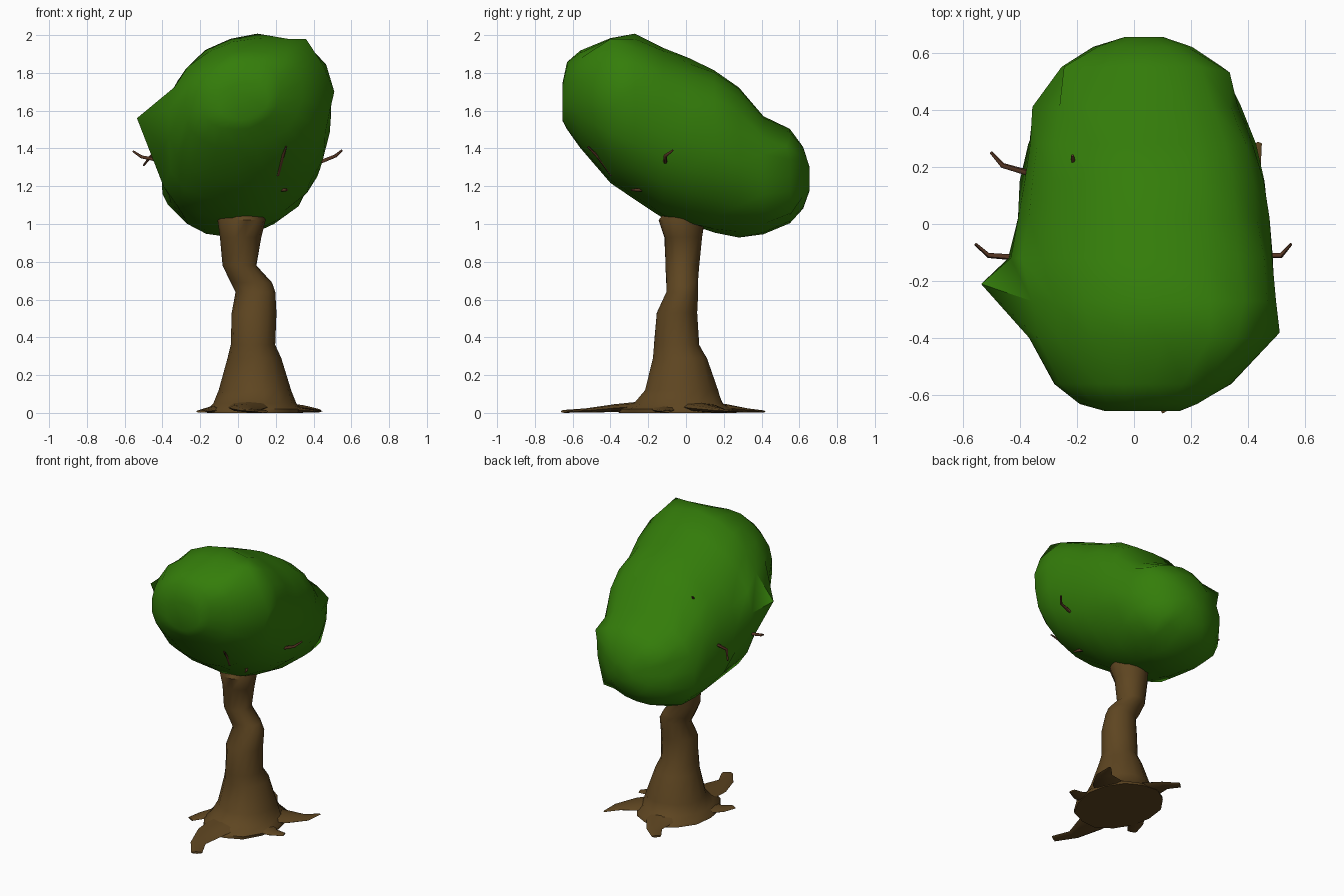
import bpy, bmesh, math, random
from mathutils import Vector

if "Cube" in bpy.data.objects:
    bpy.data.objects.remove(bpy.data.objects["Cube"])
random.seed(4)


def material(name, color):
    mat = bpy.data.materials.new(name)
    mat.use_nodes = True
    rgba = (*color, 1)
    mat.diffuse_color = rgba
    mat.node_tree.nodes["Principled BSDF"].inputs["Base Color"].default_value = rgba
    return mat


leaf_green = material("leaf green", (.034, .205, .003))
bark_brown = material("bark brown", (.112, .06, .015))
twig_brown = material("twig brown", (.1, .04, .018))


def loft(name, rings, mat, angle=60, pulls=()):
    """Skin closed rings, cap both ends, then pull single vertices to given points."""
    bm = bmesh.new()
    loops = [[bm.verts.new(p) for p in ring] for ring in rings]
    count = len(rings[0])
    for a, b in zip(loops, loops[1:]):
        for i in range(count):
            j = (i + 1) % count
            bm.faces.new((a[i], a[j], b[j], b[i]))
    bm.faces.new(loops[0])
    bm.faces.new(loops[-1])
    for target in pulls:
        point = Vector(target)
        nearest = min(bm.verts, key=lambda v: (v.co - point).length)
        nearest.co = point
    bmesh.ops.recalc_face_normals(bm, faces=bm.faces)
    mesh = bpy.data.meshes.new(name)
    bm.to_mesh(mesh)
    bm.free()
    obj = bpy.data.objects.new(name, mesh)
    bpy.context.collection.objects.link(obj)
    mesh.materials.append(mat)
    bpy.ops.object.select_all(action="DESELECT")
    obj.select_set(True)
    bpy.context.view_layer.objects.active = obj
    bpy.ops.object.shade_smooth_by_angle(angle=math.radians(angle))
    return obj


def tube(name, path, widths, mat, sides=6, flat=1):
    """Tapered tube along a path, optionally flattened in height."""
    points = [Vector(p) for p in path]
    rings = []
    for i, (p, width) in enumerate(zip(points, widths)):
        tangent = points[min(i + 1, len(points) - 1)] - points[max(i - 1, 0)]
        side = tangent.cross(Vector((0, 0, 1))).normalized()
        up = side.cross(tangent).normalized() * flat
        turns = [math.tau * k / sides for k in range(sides)]
        rings.append([p + width * (side * math.cos(t) + up * math.sin(t)) for t in turns])
    return loft(name, rings, mat)


def power(value, exponent):
    return math.copysign(abs(value) ** exponent, value)


# Crown: leaning oval sections along y, boxier at the top left and bottom right side
# Each section: y, left x, right x, bottom z, top z
sections = [
    (-.655, -.1, .16, 1.55, 1.74), (-.63, -.19, .22, 1.5, 1.86),
    (-.56, -.28, .34, 1.4, 1.92), (-.4, -.37, .49, 1.22, 1.99),
    (-.27, -.4, .5, 1.12, 2), (-.12, -.44, .49, 1.03, 1.94),
    (.02, -.41, .475, .99, 1.87), (.15, -.385, .45, .955, 1.82),
    (.28, -.37, .42, .935, 1.73), (.41, -.35, .37, .94, 1.57),
    (.55, -.25, .31, 1, 1.5), (.62, -.14, .2, 1.08, 1.41), (.655, -.03, .1, 1.18, 1.3),
]
crown_rings = []
segments = 20
for y, x0, x1, z0, z1 in sections:
    ring = []
    for k in range(segments):
        turn = math.tau * k / segments
        boxy = .85 if math.sin(turn) * math.cos(turn) > 0 else 1
        height = power(math.sin(turn), boxy) * (z1 - z0) / 2
        across = power(math.cos(turn), boxy) * (x1 - x0) / 2
        bump = 1 + random.uniform(-.02, .02)
        ring.append(((x0 + x1) / 2 + across * bump + .12 * height, y,
                     (z0 + z1) / 2 + height * bump))
    crown_rings.append(ring)
corners = [
    (-.535, -.21, 1.56), (.36, -.4, 1.98), (.51, -.38, 1.7),   # front and side points
    (.335, .53, 1.41), (.25, .56, 1.06), (-.245, .55, 1.43),   # back corners
    (-.37, .28, 1.1), (-.4, .15, 1.16),                        # low right bulge
]
loft("crown", crown_rings, leaf_green, 50, corners)

# Trunk: bent stack of rings, each z, left x, right x, front y, back y
levels = [
    (0, -.17, .34, -.36, .27), (.02, -.16, .34, -.36, .26),
    (.05, -.125, .305, -.28, .2), (.12, -.1, .28, -.22, .17),
    (.29, -.055, .23, -.175, .115), (.36, -.04, .2, -.17, .07),
    (.53, -.035, .205, -.16, .06), (.64, -.01, .2, -.105, .065),
    (.69, -.04, .18, -.105, .065), (.78, -.08, .1, -.11, .07),
    (.93, -.095, .12, -.115, .085), (1.02, -.105, .145, -.145, .1),
    (1.1, -.08, .12, -.09, .1),
]
trunk_rings = []
for z, x0, x1, y0, y1 in levels:
    ring = []
    for k in range(14):
        turn = math.tau * k / 14
        wobble = 1 + random.uniform(-.03, .03)
        ring.append(((x0 + x1) / 2 + math.cos(turn) * wobble * (x1 - x0) / 2,
                     (y0 + y1) / 2 + math.sin(turn) * wobble * (y1 - y0) / 2, z))
    trunk_rings.append(ring)
loft("trunk", trunk_rings, bark_brown, 50)

# Roots: flat tapering arms with a bent tip, from the trunk foot outwards
root_tips = {
    "front_root": (.13, -.645, .035), "left_root": (.43, -.1, .025),
    "back_left_root": (.44, .285, .008), "back_root": (-.05, .4, .03),
    "right_root": (-.195, -.25, .03),
}
for name, (x, y, tip_width) in root_tips.items():
    foot = Vector((.08, -.04, .05))
    tip = Vector((x, y, .008))
    bend = (tip - foot).cross(Vector((0, 0, 1))) * .1
    middle = foot.lerp(tip, .55) + bend
    middle.z = .025
    knee = foot.lerp(tip, .8) + bend
    knee.z = .013
    tube(name, [foot, middle, knee, tip], [.14, .095, .05, tip_width],
         bark_brown, 8, .22)

# Twigs: thin kinked sticks poking out of the crown
twigs = {
    "right_front_twig": [(-.38, -.12, 1.33), (-.51, -.11, 1.355), (-.555, -.07, 1.385)],
    "right_back_twig": [(-.34, .17, 1.36), (-.46, .205, 1.36), (-.5, .25, 1.31)],
    "left_twig": [(.44, -.11, 1.33), (.515, -.11, 1.36), (.55, -.07, 1.39)],
    "front_twig": [(.21, -.39, 1.26), (.235, -.46, 1.35), (.255, -.52, 1.41)],
    "front_low_twig": [(.28, -.25, 1.28), (.32, -.3, 1.29), (.335, -.335, 1.3)],
    "front_lowest_twig": [(.22, -.22, 1.18), (.25, -.26, 1.18), (.26, -.29, 1.18)],
    "back_top_twig": [(-.22, .16, 1.5), (-.21, .2, 1.64), (-.215, .24, 1.68)],
}
for name, path in twigs.items():
    tube(name, path, [.011, .009, .005], twig_brown)
